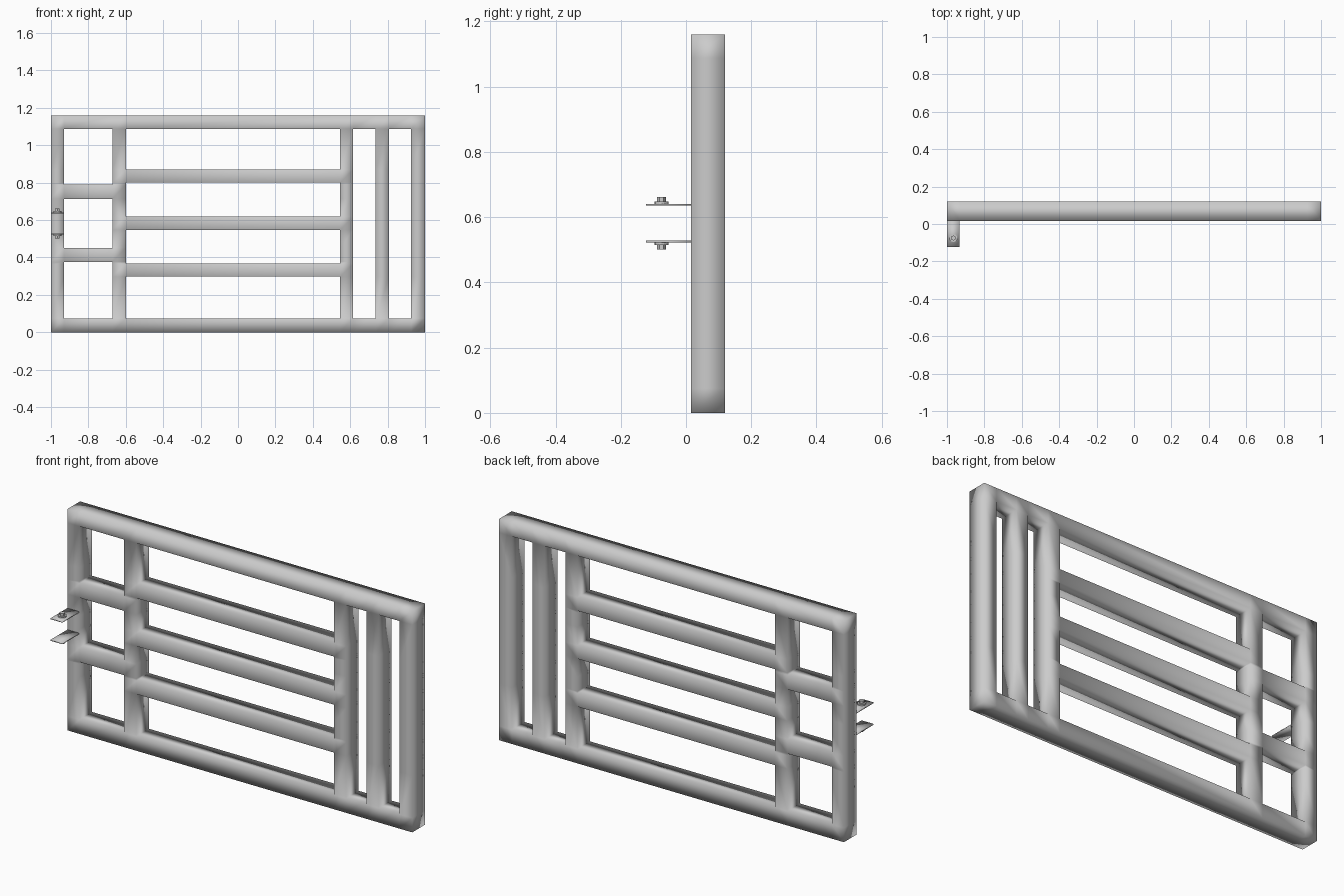
import bpy, bmesh
from mathutils import Matrix

cube = bpy.data.objects.get("Cube")
if cube:
    bpy.data.objects.remove(cube, do_unlink=True)

# Single painted-steel colour
steel = bpy.data.materials.new("grey_steel")
steel.use_nodes = True
colour = (0.6, 0.6, 0.6, 1)
steel.diffuse_color = colour
steel.node_tree.nodes["Principled BSDF"].inputs["Base Color"].default_value = colour


def finish(name, bm, smooth=True):
    bmesh.ops.recalc_face_normals(bm, faces=bm.faces)
    for f in bm.faces:
        f.smooth = smooth
    mesh = bpy.data.meshes.new(name)
    bm.to_mesh(mesh)
    bm.free()
    mesh.materials.append(steel)
    obj = bpy.data.objects.new(name, mesh)
    bpy.context.collection.objects.link(obj)
    return obj


def box(name, lo, hi, smooth=True):
    bm = bmesh.new()
    bmesh.ops.create_cube(bm, size=1)
    for v in bm.verts:
        v.co = [lo[i] if v.co[i] < 0 else hi[i] for i in range(3)]
    return finish(name, bm, smooth)


def disc(name, sides, radius, centre, depth):
    bm = bmesh.new()
    bmesh.ops.create_cone(bm, cap_ends=True, segments=sides, radius1=radius,
                          radius2=radius, depth=depth,
                          matrix=Matrix.Translation(centre))
    return finish(name, bm, False)


# Gate bars as rectangles (x0, x1, z0, z1) in the gate plane
FRONT, BACK, TOP = 0.015, 0.12, 1.16
bars = [(-1, -0.93, 0, TOP), (0.926, 1, 0, TOP),           # outer stiles
        (-1, 1, 0, 0.075), (-1, 1, 1.088, TOP),            # outer rails
        (-0.672, -0.6, 0, TOP), (0.546, 0.616, 0, TOP),    # inner posts
        (0.736, 0.806, 0, TOP)]                            # upright slat
bars += [(-0.6, 0.546, z, z + 0.07) for z in (0.297, 0.548, 0.8)]   # long rails
bars += [(-0.93, -0.672, z, z + 0.075) for z in (0.377, 0.714)]     # short rails

# Weld all bars into one smooth shell: fill the covered grid cells, then extrude
xs = sorted({x for b in bars for x in b[:2]})
zs = sorted({z for b in bars for z in b[2:]})
bm = bmesh.new()
grid = {}


def corner(x, z):
    if (x, z) not in grid:
        grid[x, z] = bm.verts.new((x, FRONT, z))
    return grid[x, z]


for x0, x1 in zip(xs, xs[1:]):
    for z0, z1 in zip(zs, zs[1:]):
        cx, cz = (x0 + x1) / 2, (z0 + z1) / 2
        if any(b[0] < cx < b[1] and b[2] < cz < b[3] for b in bars):
            bm.faces.new([corner(x0, z0), corner(x1, z0),
                          corner(x1, z1), corner(x0, z1)])
sheet = bm.faces[:]
back = bmesh.ops.extrude_face_region(bm, geom=sheet, use_keep_orig=True)["geom"]
for v in back:
    if isinstance(v, bmesh.types.BMVert):
        v.co.y = BACK
finish("gate_frame", bm)

# Latch lugs with a bolt and washer on the outer side of each
for name, z, out in (("upper", 0.638, 1), ("lower", 0.525, -1)):
    box(name + "_lug", (-1, -0.123, z - 0.003), (-0.932, FRONT, z + 0.003))
    disc(name + "_washer", 16, 0.021, (-0.966, -0.075, z + out * 0.0065), 0.007)
    disc(name + "_bolt_head", 6, 0.0135, (-0.966, -0.075, z + out * 0.017), 0.014)
